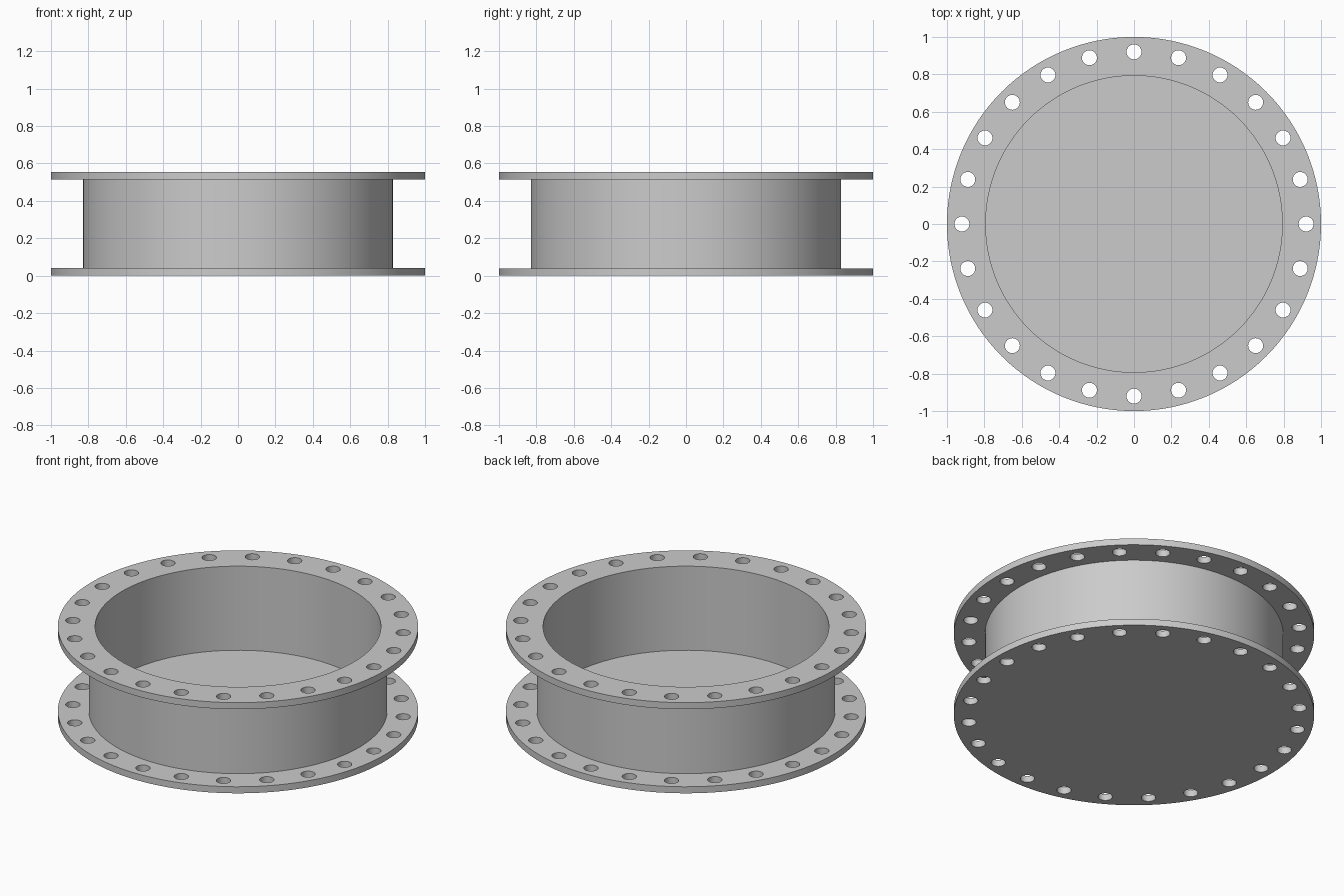
import bpy, bmesh
from math import radians, sin, cos, tau

OUTER, BORE, SHELL = 1.0, 0.793, 0.828
THICK, HEIGHT = 0.04, 0.555
BOLTS, BOLT_CIRCLE, BOLT_RADIUS = 24, 0.92, 0.04

if "Cube" in bpy.data.objects:
    bpy.data.objects.remove(bpy.data.objects["Cube"])

grey = bpy.data.materials.new("steel grey")
grey.use_nodes = True
grey.diffuse_color = (0.6, 0.6, 0.6, 1)
grey.node_tree.nodes["Principled BSDF"].inputs["Base Color"].default_value = grey.diffuse_color


def ring_edges(bm, radius, sides, cx=0, cy=0):
    """Closed loop of edges around a circle."""
    verts = [bm.verts.new((cx + radius * cos(tau * i / sides),
                           cy + radius * sin(tau * i / sides), 0)) for i in range(sides)]
    return [bm.edges.new((verts[i - 1], verts[i])) for i in range(sides)]


def plate(name, loops, z, depth):
    """Fill nested circles (radius, sides, x, y) and extrude them upward."""
    bm = bmesh.new()
    edges = [e for loop in loops for e in ring_edges(bm, *loop)]
    bmesh.ops.triangle_fill(bm, edges=edges, use_beauty=True, normal=(0, 0, 1))
    top = bmesh.ops.extrude_face_region(bm, geom=bm.faces[:], use_keep_orig=True)["geom"]
    bmesh.ops.translate(bm, verts=[g for g in top if isinstance(g, bmesh.types.BMVert)],
                        vec=(0, 0, depth))
    bmesh.ops.translate(bm, verts=bm.verts[:], vec=(0, 0, z))
    bmesh.ops.recalc_face_normals(bm, faces=bm.faces[:])
    mesh = bpy.data.meshes.new(name)
    bm.to_mesh(mesh)
    bm.free()
    mesh.materials.append(grey)
    obj = bpy.data.objects.new(name, mesh)
    bpy.context.collection.objects.link(obj)
    bpy.ops.object.select_all(action="DESELECT")
    obj.select_set(True)
    bpy.context.view_layer.objects.active = obj
    bpy.ops.object.shade_smooth_by_angle(angle=radians(30))
    return obj


# Bolt holes shared by both flanges
holes = [(BOLT_RADIUS, 24, BOLT_CIRCLE * cos(tau * i / BOLTS), BOLT_CIRCLE * sin(tau * i / BOLTS))
         for i in range(BOLTS)]
rim, bore, shell = (OUTER, 128), (BORE, 128), (SHELL, 128)

# Closed base, cylindrical wall and open upper flange
plate("blind_base_flange", [rim] + holes, 0, THICK)
plate("pipe_wall", [shell, bore], THICK, HEIGHT - 2 * THICK)
plate("open_top_flange", [rim, bore] + holes, HEIGHT - THICK, THICK)
